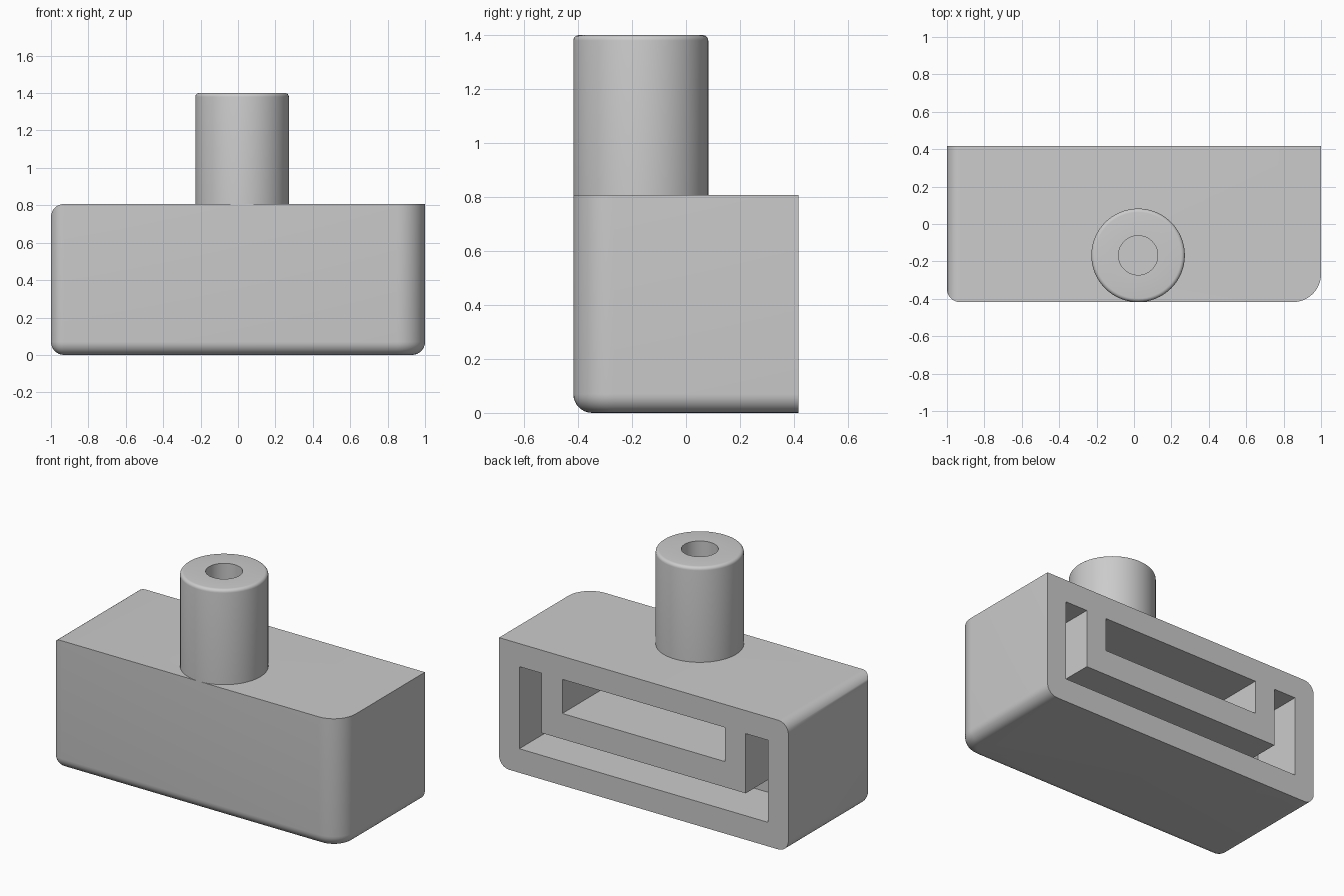
import bpy, bmesh, math
from mathutils import Matrix, Vector

cube = bpy.data.objects.get("Cube")
if cube:
    bpy.data.objects.remove(cube, do_unlink=True)

HALF_X, HALF_Y, TOP = 1.0, 0.4175, 0.807
STEM_X, STEM_Y, STEM_TOP = 0.022, -0.1675, 1.4
STEM_R, BORE_R = 0.25, 0.105

grey = bpy.data.materials.new("light grey")
grey.use_nodes = True
grey.diffuse_color = (0.6, 0.6, 0.6, 1)
grey.node_tree.nodes["Principled BSDF"].inputs["Base Color"].default_value = (0.6, 0.6, 0.6, 1)


def make_object(name, bm):
    bmesh.ops.recalc_face_normals(bm, faces=bm.faces)
    mesh = bpy.data.meshes.new(name)
    bm.to_mesh(mesh)
    bm.free()
    mesh.materials.append(grey)
    obj = bpy.data.objects.new(name, mesh)
    bpy.context.collection.objects.link(obj)
    return obj


def activate(obj):
    bpy.ops.object.select_all(action='DESELECT')
    obj.select_set(True)
    bpy.context.view_layer.objects.active = obj


def prism(name, outline, y0, y1):
    """Extrude an x-z outline from y0 to y1."""
    bm = bmesh.new()
    face = bm.faces.new([bm.verts.new((x, y0, z)) for x, z in outline])
    new = bmesh.ops.extrude_face_region(bm, geom=[face])["geom"]
    verts = [v for v in new if isinstance(v, bmesh.types.BMVert)]
    bmesh.ops.translate(bm, verts=verts, vec=(0, y1 - y0, 0))
    return make_object(name, bm)


def cut(target, cutter):
    mod = target.modifiers.new("cut", 'BOOLEAN')
    mod.operation, mod.solver, mod.object = 'DIFFERENCE', 'EXACT', cutter
    activate(target)
    bpy.ops.object.modifier_apply(modifier=mod.name)
    bpy.data.objects.remove(cutter, do_unlink=True)


def round_edges(bm, test, radius, segments):
    edges = [e for e in bm.edges if test(*(v.co for v in e.verts))]
    bmesh.ops.bevel(bm, geom=edges, offset=radius, offset_type='OFFSET',
                    segments=segments, profile=0.5, affect='EDGES')


# Housing block: large front corner first, then the smaller fillets
bm = bmesh.new()
bmesh.ops.create_cube(bm, size=1, matrix=Matrix.Translation((0, 0, TOP / 2))
                      @ Matrix.Diagonal((2 * HALF_X, 2 * HALF_Y, TOP, 1)))


def on_plane(a, b, axis, value):
    return abs(a[axis] - value) < 1e-4 and abs(b[axis] - value) < 1e-4


def large_corner(a, b):
    return on_plane(a, b, 0, HALF_X) and on_plane(a, b, 1, -HALF_Y)


def small_fillet(a, b):
    bottom = on_plane(a, b, 2, 0) and not on_plane(a, b, 1, HALF_Y)
    left = on_plane(a, b, 0, -HALF_X) and (on_plane(a, b, 1, -HALF_Y) or on_plane(a, b, 2, TOP))
    return bottom or left


round_edges(bm, large_corner, 0.15, 12)
round_edges(bm, small_fillet, 0.07, 8)
housing = make_object("housing", bm)

# U-shaped channel around the inner socket
half = [(0.86, 0.15), (0.86, 0.663), (0.705, 0.663), (0.705, 0.29)]
outline = half + [(-x, z) for x, z in reversed(half)]
cut(housing, prism("channel_cutter", outline, HALF_Y - 0.33, HALF_Y + 0.1))

# Inner socket pocket
pocket = [(-0.5625, 0.45), (0.5625, 0.45), (0.5625, 0.663), (-0.5625, 0.663)]
cut(housing, prism("pocket_cutter", pocket, -0.28, HALF_Y + 0.1))

# Bore running from the stem down into the pocket
bm = bmesh.new()
bmesh.ops.create_cone(bm, cap_ends=True, segments=64, radius1=BORE_R, radius2=BORE_R, depth=0.4,
                      matrix=Matrix.Translation((STEM_X, STEM_Y, TOP)))
cut(housing, make_object("bore_cutter", bm))

# Hollow stem, turned from a profile with a rounded rim
FILLET = 0.02
profile = [(STEM_R, TOP)]
for i in range(6):
    a = math.radians(18 * i)
    profile.append((STEM_R - FILLET + FILLET * math.cos(a), STEM_TOP - FILLET + FILLET * math.sin(a)))
profile += [(BORE_R, STEM_TOP), (BORE_R, TOP)]
bm = bmesh.new()
verts = [bm.verts.new((STEM_X + r, STEM_Y, z)) for r, z in profile]
edges = [bm.edges.new(pair) for pair in zip(verts, verts[1:])]
bmesh.ops.spin(bm, geom=verts + edges, cent=Vector((STEM_X, STEM_Y, 0)), axis=(0, 0, 1),
               angle=math.tau, steps=64, use_merge=True)
bmesh.ops.remove_doubles(bm, verts=bm.verts, dist=1e-5)
stem = make_object("stem", bm)

for obj in (housing, stem):
    activate(obj)
    bpy.ops.object.shade_smooth_by_angle(angle=math.radians(30))
